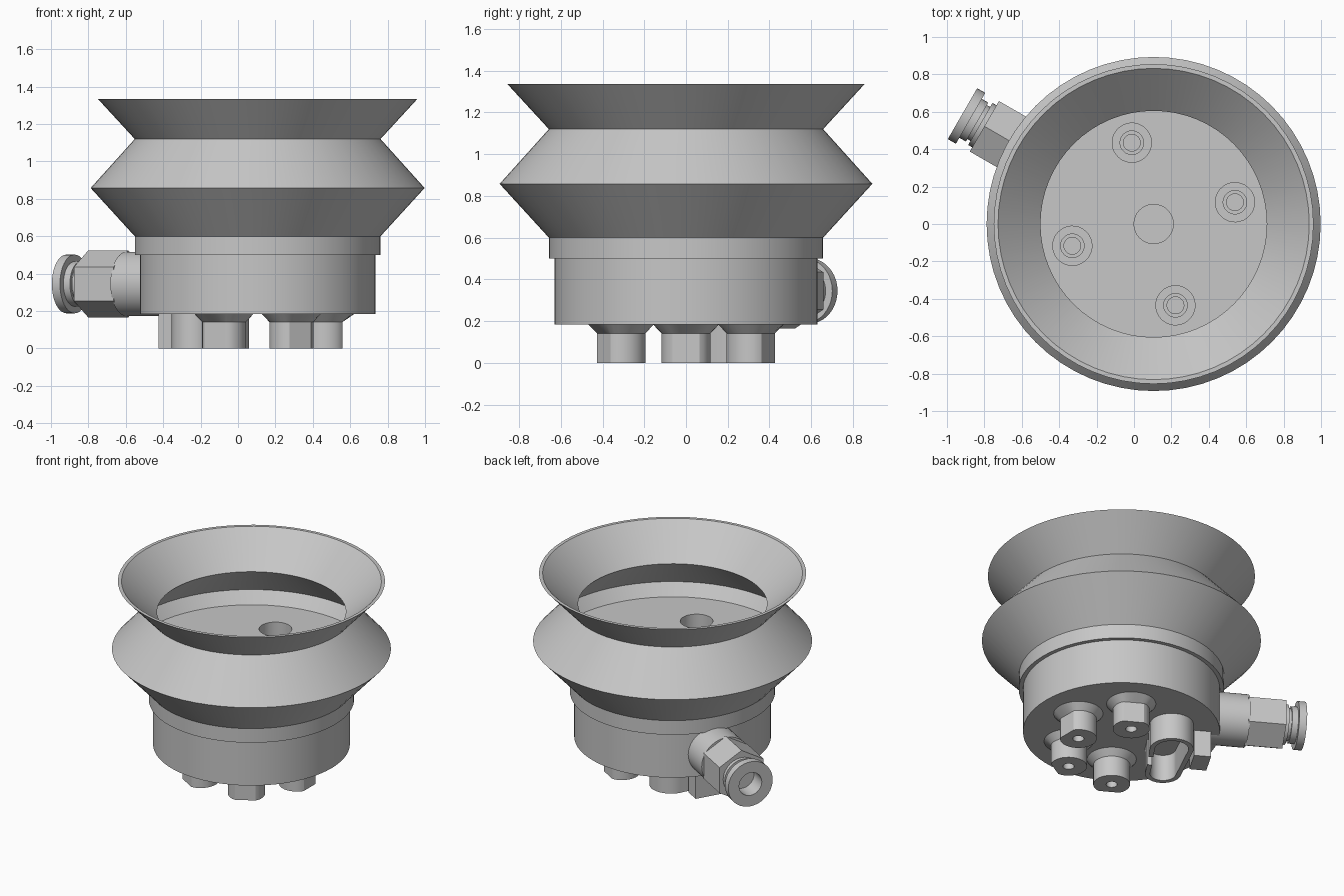
import bpy, bmesh
from math import cos, sin, radians, pi
from mathutils import Matrix, Vector

if "Cube" in bpy.data.objects:
    bpy.data.objects.remove(bpy.data.objects["Cube"])

COLOUR = (0.57, 0.57, 0.57, 1)
grey = bpy.data.materials.new("plain_grey")
grey.use_nodes = True
grey.diffuse_color = COLOUR
grey.node_tree.nodes["Principled BSDF"].inputs["Base Color"].default_value = COLOUR

CENTRE = Vector((0.105, 0, 0))
PORT_ANGLE = radians(150)


def finish(name, bm, matrix, smooth=True):
    bmesh.ops.remove_doubles(bm, verts=bm.verts, dist=0.0001)
    bmesh.ops.recalc_face_normals(bm, faces=bm.faces)
    bm.transform(matrix)
    mesh = bpy.data.meshes.new(name)
    bm.to_mesh(mesh)
    bm.free()
    mesh.materials.append(grey)
    ob = bpy.data.objects.new(name, mesh)
    bpy.context.collection.objects.link(ob)
    if smooth:
        shade(ob)
    return ob


def shade(ob):
    bpy.ops.object.select_all(action="DESELECT")
    ob.select_set(True)
    bpy.context.view_layer.objects.active = ob
    bpy.ops.object.shade_smooth_by_angle(angle=radians(25))


def lathe(name, profile, matrix, steps=64, closed=True, flat_at=None, smooth=True):
    """Turn a (radius, height) profile about local z."""
    bm = bmesh.new()
    verts = [bm.verts.new((r, 0, h)) for r, h in profile]
    pairs = list(zip(verts, verts[1:]))
    if closed:
        pairs.append((verts[-1], verts[0]))
    edges = [bm.edges.new(p) for p in pairs]
    bmesh.ops.spin(bm, geom=verts + edges, cent=(0, 0, 0), axis=(0, 0, 1),
                   angle=2 * pi, steps=steps)
    if flat_at:
        for v in bm.verts:
            if v.co.z < 0.15:
                v.co.x = min(v.co.x, flat_at)
    return finish(name, bm, matrix, smooth)


def prism(name, points, z0, z1, matrix):
    bm = bmesh.new()
    face = bm.faces.new([bm.verts.new((x, y, z0)) for x, y in points])
    top = bmesh.ops.extrude_face_region(bm, geom=[face])["geom"]
    moved = [v for v in top if isinstance(v, bmesh.types.BMVert)]
    bmesh.ops.translate(bm, verts=moved, vec=(0, 0, z1 - z0))
    return finish(name, bm, matrix)


def around(radius, angle):
    """Frame at a polar position, with local x pointing outward."""
    return (Matrix.Translation(CENTRE) @ Matrix.Rotation(angle, 4, "Z")
            @ Matrix.Translation((radius, 0, 0)))


def cut(target, cutter):
    mod = target.modifiers.new("cut", "BOOLEAN")
    mod.operation, mod.solver, mod.object = "DIFFERENCE", "EXACT", cutter
    bpy.context.view_layer.objects.active = target
    bpy.ops.object.modifier_apply(modifier=mod.name)
    bpy.data.objects.remove(cutter)


# Bellows cup with its inner floor
middle = Matrix.Translation(CENTRE)
bellows = lathe("bellows_cup", [
    (0, 0.5), (0.657, 0.5), (0.657, 0.6), (0.893, 0.858), (0.657, 1.12),
    (0.855, 1.335), (0.832, 1.335), (0.605, 1.12), (0.85, 0.88),
    (0.79, 0.8), (0, 0.8)], middle, closed=False)

# Centre hole and four stepped screw holes in the floor
cut(bellows, lathe("hole_cutter", [(0, 0.6), (0.105, 0.6), (0.105, 0.9), (0, 0.9)],
                   middle, steps=32, closed=False))
for deg in (15, 105, 195, 285):
    cut(bellows, lathe("screw_cutter", [
        (0, 0.54), (0.045, 0.54), (0.045, 0.6), (0.063, 0.6), (0.063, 0.66),
        (0.105, 0.66), (0.105, 0.9), (0, 0.9)],
        around(0.45, radians(deg)), steps=32, closed=False))
shade(bellows)

# Base drum
lathe("base_drum", [(0, 0.185), (0.63, 0.185), (0.63, 0.52), (0, 0.52)],
      middle, closed=False)

# Flared bosses under the base, each with a bore and an outer flat
for i, deg in enumerate((-120, -60, 0, 60)):
    lathe(f"boss_{i + 1}", [(0.036, 0), (0.118, 0), (0.118, 0.142),
                            (0.16, 0.187), (0.036, 0.187)],
          around(0.36, radians(deg)), steps=32, flat_at=0.095)


# Long thin-walled channel below the port, open towards the centre
def channel_side(inset):
    """Path round both rounded ends, from one lip to the other."""
    path = [(inset - 0.13, -0.03)]
    for centre_y, radius, start in ((-0.15, 0.14, 180), (0.17, 0.115, 0)):
        for i in range(17):
            a = radians(start + 180 * i / 16)
            path.append(((radius - inset) * cos(a), centre_y + (radius - inset) * sin(a)))
    return path + [(inset - 0.12, 0.07)]


prism("open_channel", channel_side(0) + channel_side(0.032)[::-1], 0, 0.19,
      around(0.3, PORT_ANGLE))
prism("port_block", [(-0.06, -0.1), (0.05, -0.1), (0.05, 0.08), (-0.06, 0.08)],
      0, 0.2, around(0.515, PORT_ANGLE))

# Side port: socket, hex nut, grooved neck and end collar
out = Vector((cos(PORT_ANGLE), sin(PORT_ANGLE), 0))
up = Vector((0, 0, 1))
port = Matrix((up, out.cross(up), out)).transposed().to_4x4()
port.translation = CENTRE + Vector((0, 0, 0.345))

lathe("port_socket", [(0, 0.5), (0.172, 0.5), (0.172, 0.81), (0, 0.81)],
      port, steps=40, closed=False)
lathe("port_hex", [(0, 0.8), (0.18, 0.8), (0.18, 1.045), (0, 1.045)],
      port, steps=6, closed=False, smooth=False)
lathe("port_collar", [
    (0, 1.03), (0.13, 1.03), (0.13, 1.07), (0.105, 1.07), (0.105, 1.09),
    (0.12, 1.09), (0.12, 1.13), (0.157, 1.13), (0.157, 1.18), (0.08, 1.18),
    (0.08, 1.06), (0, 1.06)], port, steps=40, closed=False)
